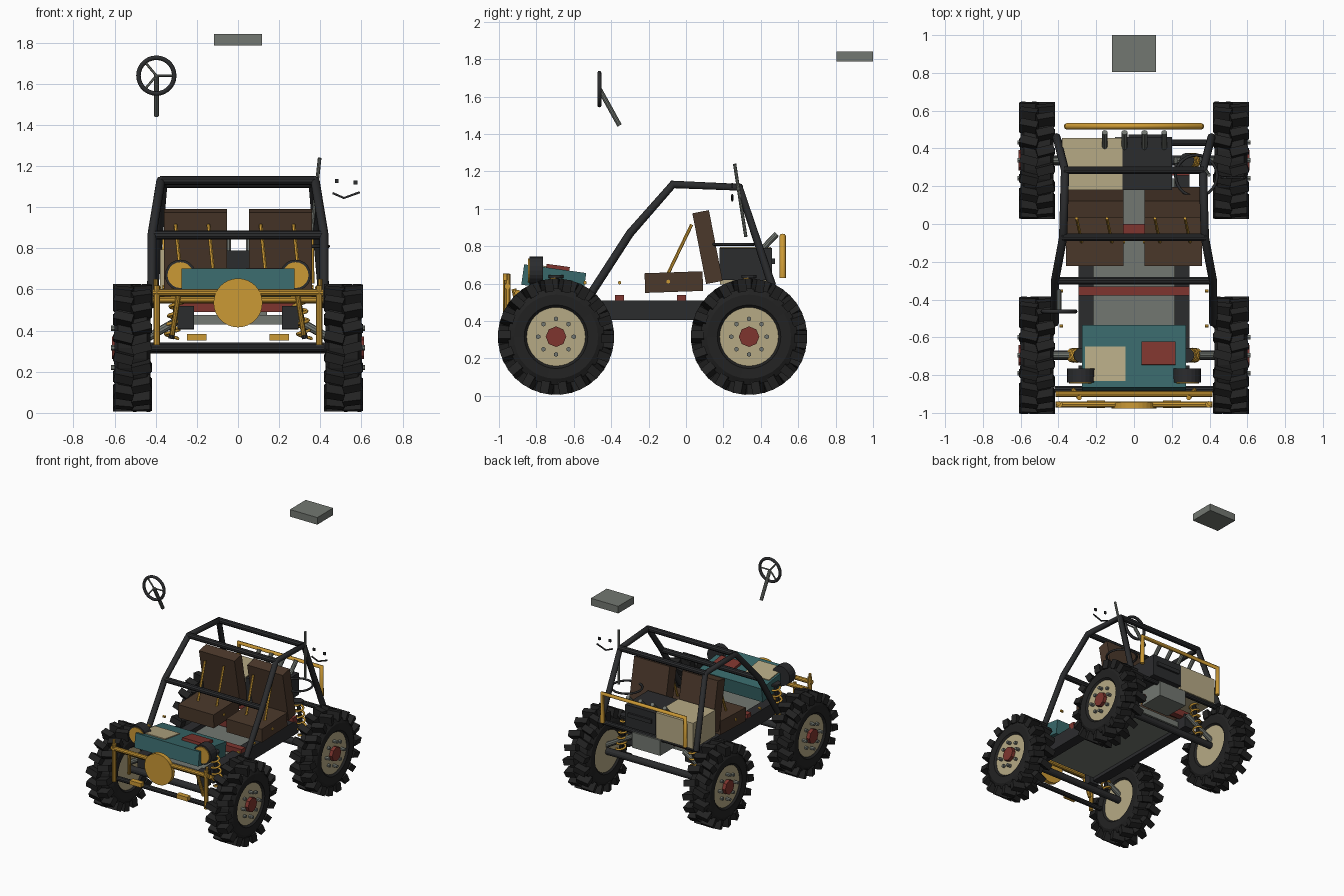
import bpy, bmesh, math
from mathutils import Vector, Matrix

if "Cube" in bpy.data.objects:
    bpy.data.objects.remove(bpy.data.objects["Cube"])

def mat(name, r, g, b):
    m = bpy.data.materials.new(name)
    m.diffuse_color = (r, g, b, 1)
    m.use_nodes = True
    m.node_tree.nodes["Principled BSDF"].inputs["Base Color"].default_value = m.diffuse_color
    return m

TYRE = mat("tyre black", .016, .016, .016)
BLACK = mat("frame black", .024, .025, .027)
GREY = mat("metal grey", .17, .185, .165)
CREAM = mat("cream", .47, .40, .235)
RED = mat("dull red", .21, .036, .028)
TEAL = mat("teal", .04, .14, .145)
BROWN = mat("seat brown", .07, .04, .024)
GOLD = mat("gold", .60, .32, .035)

def finish(name, bm, m):
    bmesh.ops.recalc_face_normals(bm, faces=bm.faces)
    me = bpy.data.meshes.new(name)
    bm.to_mesh(me)
    bm.free()
    me.materials.append(m)
    o = bpy.data.objects.new(name, me)
    bpy.context.collection.objects.link(o)
    return o

def add_box(bm, c, size, rot=Matrix()):
    bmesh.ops.create_cube(bm, size=1, matrix=Matrix.Translation(c) @ rot @ Matrix.Diagonal((*size, 1)))

def box(name, c, size, m, tilt=0):
    bm = bmesh.new()
    add_box(bm, c, size, Matrix.Rotation(math.radians(tilt), 4, 'X'))
    return finish(name, bm, m)

def add_cyl(bm, a, b, r, n):
    a, b = Vector(a), Vector(b)
    q = (b - a).to_track_quat('Z', 'Y').to_matrix().to_4x4()
    bmesh.ops.create_cone(bm, cap_ends=True, segments=n, radius1=r, radius2=r,
                          depth=(b - a).length, matrix=Matrix.Translation((a + b) / 2) @ q)

def rod(name, a, b, r, m, n=10):
    bm = bmesh.new()
    add_cyl(bm, a, b, r, n)
    return finish(name, bm, m)

def pipe(name, pts, r, m, cyclic=False, res=2):
    cu = bpy.data.curves.new(name, 'CURVE')
    cu.dimensions = '3D'
    cu.bevel_depth, cu.bevel_resolution, cu.use_fill_caps = r, res, True
    sp = cu.splines.new('POLY')
    sp.points.add(len(pts) - 1)
    for p, co in zip(sp.points, pts):
        p.co = (*co, 1)
    sp.use_cyclic_u = cyclic
    tmp = bpy.data.objects.new(name + "_curve", cu)
    bpy.context.collection.objects.link(tmp)
    bpy.context.view_layer.update()
    me = bpy.data.meshes.new_from_object(tmp.evaluated_get(bpy.context.evaluated_depsgraph_get()))
    bpy.data.objects.remove(tmp)
    me.materials.clear()
    me.materials.append(m)
    for p in me.polygons:
        p.material_index = 0
    o = bpy.data.objects.new(name, me)
    bpy.context.collection.objects.link(o)
    return o

def ring(c, R, axis, n=28):
    out = []
    for i in range(n):
        a = 2 * math.pi * i / n
        u, v = R * math.cos(a), R * math.sin(a)
        out.append((c[0] + u, c[1] + (v if axis == 'Z' else 0), c[2] + (v if axis == 'Y' else 0)))
    return out

# wheels
WZ = .316
def wheel(tag, s, y):
    C = Vector((s * .513, y, WZ))
    at = lambda x, r=0, a=0: (s * x, y + r * math.cos(a), WZ + r * math.sin(a))
    prof = [(.155, -.07), (.17, -.085), (.225, -.088), (.258, -.07),
            (.258, .07), (.225, .088), (.17, .085), (.155, .07)]
    bm = bmesh.new()
    vs = [bm.verts.new(C + Vector((x, 0, r))) for r, x in prof]
    es = [bm.edges.new((vs[i], vs[(i + 1) % 8])) for i in range(8)]
    bmesh.ops.spin(bm, geom=vs + es, cent=C, axis=(1, 0, 0), angle=2 * math.pi, steps=32, use_merge=True)
    bmesh.ops.remove_doubles(bm, verts=bm.verts, dist=1e-4)
    for i in range(36):                     # two staggered rows of slanted lugs
        side = 1 if i % 2 else -1
        R = Matrix.Rotation(2 * math.pi * i / 36, 4, 'X')
        L = Matrix.Translation(C) @ R @ Matrix.Translation((side * .044, 0, .276))
        bmesh.ops.create_cube(bm, size=1, matrix=L @ Matrix.Rotation(side * .25, 4, 'Z')
                              @ Matrix.Diagonal((.095, .046, .068, 1)))
    finish(tag + "_tyre", bm, TYRE)
    rod(tag + "_rim", at(.44), at(.585), .163, CREAM, 32)
    rod(tag + "_hub", at(.57), at(.612), .055, RED, 8)
    bm = bmesh.new()
    for i in range(8):
        a = math.pi * i / 4
        add_cyl(bm, at(.57, .095, a), at(.603 if i % 2 else .618, .095, a), .013, 6)
    finish(tag + "_bolts", bm, GREY)

for yn, y in (("front", -.695), ("rear", .337)):
    for sn, s in (("left", -1), ("right", 1)):
        tag = yn + "_" + sn
        wheel(tag, s, y)
        # suspension arm, coil spring, damper and mount
        rod(tag + "_arm", (s * .45, y, .36), (s * .22, y, .49), .02, GREY)
        lo, hi = Vector((s * .325, y, .36)), Vector((s * .28, y, .63))
        pts = []
        for i in range(73):
            a = 2 * math.pi * i / 12
            pts.append(lo.lerp(hi, i / 72) + Vector((.032 * math.cos(a), .032 * math.sin(a), 0)))
        pipe(tag + "_spring", pts, .008, GOLD, res=1)
        rod(tag + "_damper", lo, hi, .014, BLACK)
        rod(tag + "_spring_cap", hi, hi + Vector((0, 0, .015)), .04, BLACK, 12)
    rod(yn + "_axle", (-.46, y, WZ), (.46, y, WZ), .026, BLACK, 12)

# chassis
for s in (-1, 1):
    box("side_rail", (s * .255, -.2, .457), (.08, 1.04, .105), BLACK)
    box("front_mount", (s * .255, -.78, .465), (.08, .06, .11), BLACK)
box("floor", (0, -.24, .453), (.43, .96, .045), GREY)
for y in (-.355, -.025, .28):
    box("cross_member", (0, y, .515), (.59, .048, .05), RED)
rod("front_lower_bar", (-.42, -.875, .315), (.42, -.875, .315), .018, BLACK)
rod("rear_lower_bar", (-.41, .43, .585), (.41, .43, .585), .018, BLACK)

# roll cage
for s in (-1, 1):
    pipe("cage_side", [(s * .42, -.525, .52), (s * .418, -.30, .868), (s * .375, -.07, 1.13),
                       (s * .365, .285, 1.115), (s * .41, .46, .59)], .022, BLACK)
    for y in (-.54, -.355):
        rod("cage_bolt", (s * .375, y, .605), (s * .395, y, .605), .01, GOLD, 6)
for x, y, z in ((.42, -.30, .865), (.38, -.07, 1.13), (.37, .285, 1.115)):
    rod("cage_cross_bar", (-x, y, z), (x, y, z), .021, BLACK)

# hood with panels
t = -8
box("hood", (0, -.707, .625), (.55, .335, .11), TEAL, t)
box("hood_panel", (-.152, -.74, .686), (.215, .185, .012), CREAM, t)
box("hood_vent", (.13, -.685, .682), (.18, .125, .03), RED, t)

# headlights
for s in (-1, 1):
    rod("headlight_body", (s * .28, -.765, .67), (s * .28, -.838, .67), .075, BLACK, 20)
    rod("headlight_lens", (s * .28, -.83, .67), (s * .28, -.845, .67), .063, GOLD, 20)

# front bumper
for z, y in ((.585, -.955), (.55, -.90)):
    rod("bumper_rail", (-.415, y, z), (.415, y, z), .017, GOLD)
for s in (-1, 1):
    rod("bumper_upright", (s * .395, -.955, .33), (s * .395, -.955, .62), .017, GOLD)
    rod("bumper_side_post", (s * .40, -.95, .50), (s * .40, -.95, .65), .011, GOLD)
    rod("bumper_brace", (s * .29, -.92, .57), (s * .32, -.88, .38), .013, GOLD)
    box("tow_block", (s * .2, -.955, .367), (.095, .04, .032), GOLD)
rod("spot_lamp", (0, -.945, .535), (0, -.978, .535), .119, GOLD, 32)

# seats with belts
for s in (-1, 1):
    x = s * .207
    box("seat_cushion", (x, -.065, .608), (.305, .31, .105), BROWN, 2)
    box("seat_back", (x, .115, .795), (.305, .09, .385), BROWN, 11)
    for d in (-.085, .075):
        rod("seat_belt", (x + d - .012, .03, .915), (x + d + .015, -.095, .655), .009, GOLD, 6)
    rod("belt_buckle", (x - .16, -.095, .61), (x + .16, -.095, .61), .011, GOLD, 6)

# engine, tank and exhausts
box("engine_block", (.07, .32, .705), (.26, .28, .17), BLACK)
box("engine_rib", (.07, .465, .72), (.2, .02, .03), BLACK)
box("gearbox", (.02, .36, .53), (.24, .2, .12), GREY)
box("fuel_tank", (-.22, .318, .695), (.32, .275, .2), CREAM)
for i in range(4):
    x = -.155 + .105 * i
    rod("exhaust_stub", (x, .395, .77), (x, .485, .865), .016, GREY)

# rear rail
pipe("rear_rail", [(-.355, .517, .63), (-.355, .517, .855), (.355, .517, .855), (.355, .517, .63)],
     .017, GOLD)

# hose loop and antenna
pipe("hose_loop", ring((.33, .255, .81), .11, 'Z'), .008, BLACK, True)
rod("antenna", (.355, .32, .85), (.397, .26, 1.24), .009, GREY, 8)

# steering wheel and column floating above
sc = (-.397, -.463, 1.64)
pipe("steering_wheel", ring(sc, .087, 'Y'), .011, BLACK, True)
for a in (0, 130, 230):
    a = math.radians(a)
    rod("steering_spoke", sc, (sc[0] + .085 * math.cos(a), sc[1], sc[2] + .085 * math.sin(a)), .006, GREY, 6)
rod("steering_column", sc, (-.397, -.355, 1.445), .013, GREY)

# floating slab
box("floating_slab", (0, .902, 1.814), (.235, .195, .055), GREY)

# small floating marks
for x, z in ((.48, 1.128), (.571, 1.12)):
    box("mark_dot", (x, .247, z), (.018, .01, .02), BLACK)
pipe("mark_curve", [(.46, .247, 1.069), (.515, .247, 1.045), (.592, .247, 1.073)], .006, BLACK, res=1)
